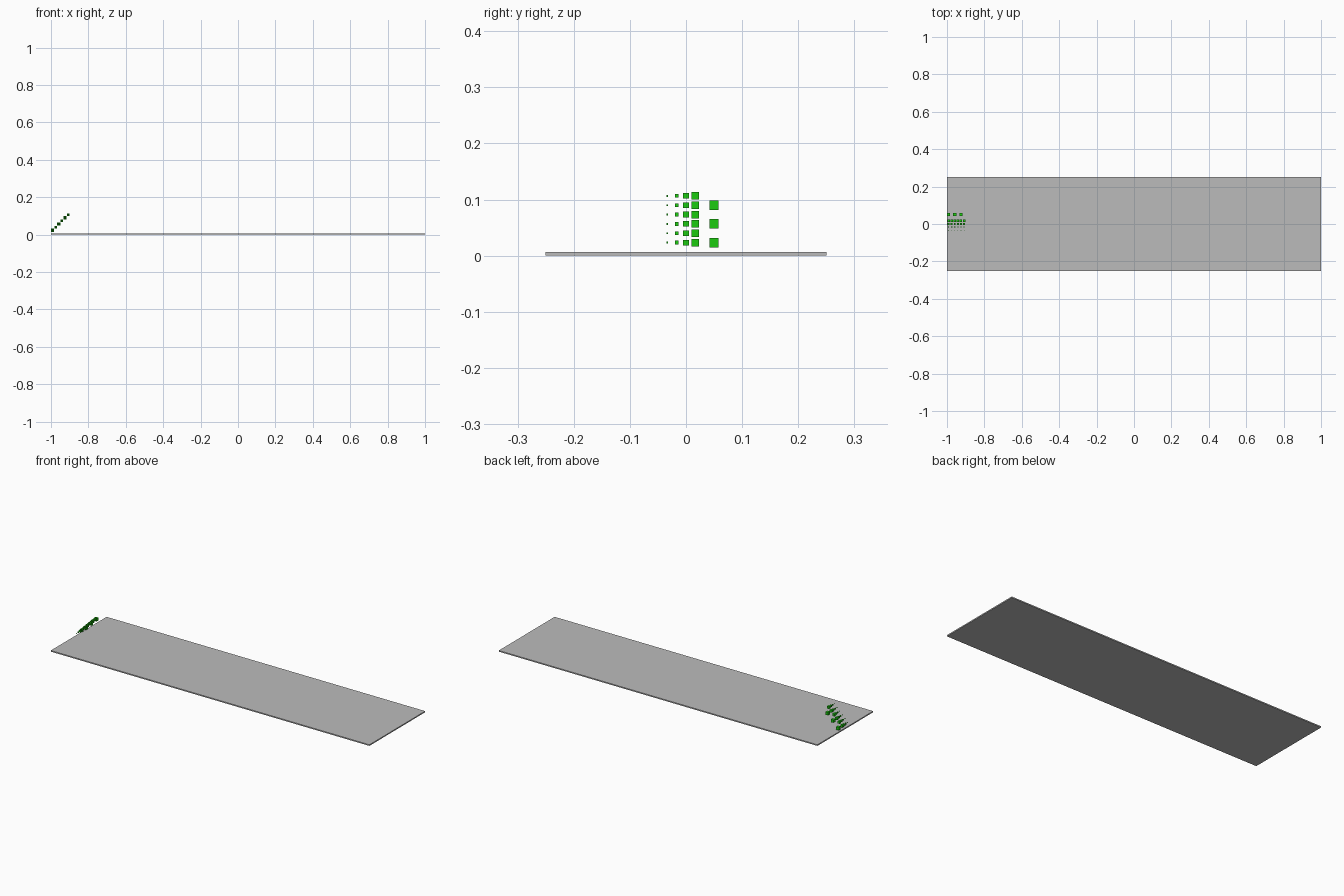
import bpy

if "Cube" in bpy.data.objects:
    bpy.data.objects.remove(bpy.data.objects["Cube"])

U = 1 / 60          # grid cell
THICK = 0.4 * U     # board thickness


def material(name, rgb):
    m = bpy.data.materials.new(name)
    m.diffuse_color = (*rgb, 1)
    m.use_nodes = True
    m.node_tree.nodes["Principled BSDF"].inputs["Base Color"].default_value = m.diffuse_color
    return m


def box(name, size, loc, mat):
    bpy.ops.mesh.primitive_cube_add(size=1, location=loc)
    ob = bpy.context.object
    ob.name = name
    ob.scale = size
    bpy.ops.object.transform_apply(location=False, rotation=False, scale=True)
    ob.data.materials.append(mat)
    return ob


grey = material("grey", (0.5, 0.5, 0.5))
green = material("green", (0.012, 0.6, 0.005))

# flat board
box("board", (2, 0.5, THICK), (0, 0, THICK / 2), grey)

# diagonal stair of cubes: (y cell, edge length in cells, step along the stair)
columns = [(-2, 0.2, 1), (-1, 0.4, 1), (0, 0.6, 1), (1, 0.8, 1), (3, 1.0, 2)]
for y, size, step in columns:
    for k in range(0, 6, step):
        loc = (-1 + (k + 0.5) * U, y * U, THICK + (k + 1) * U)
        box("stair_cube", (size * U,) * 3, loc, green)
